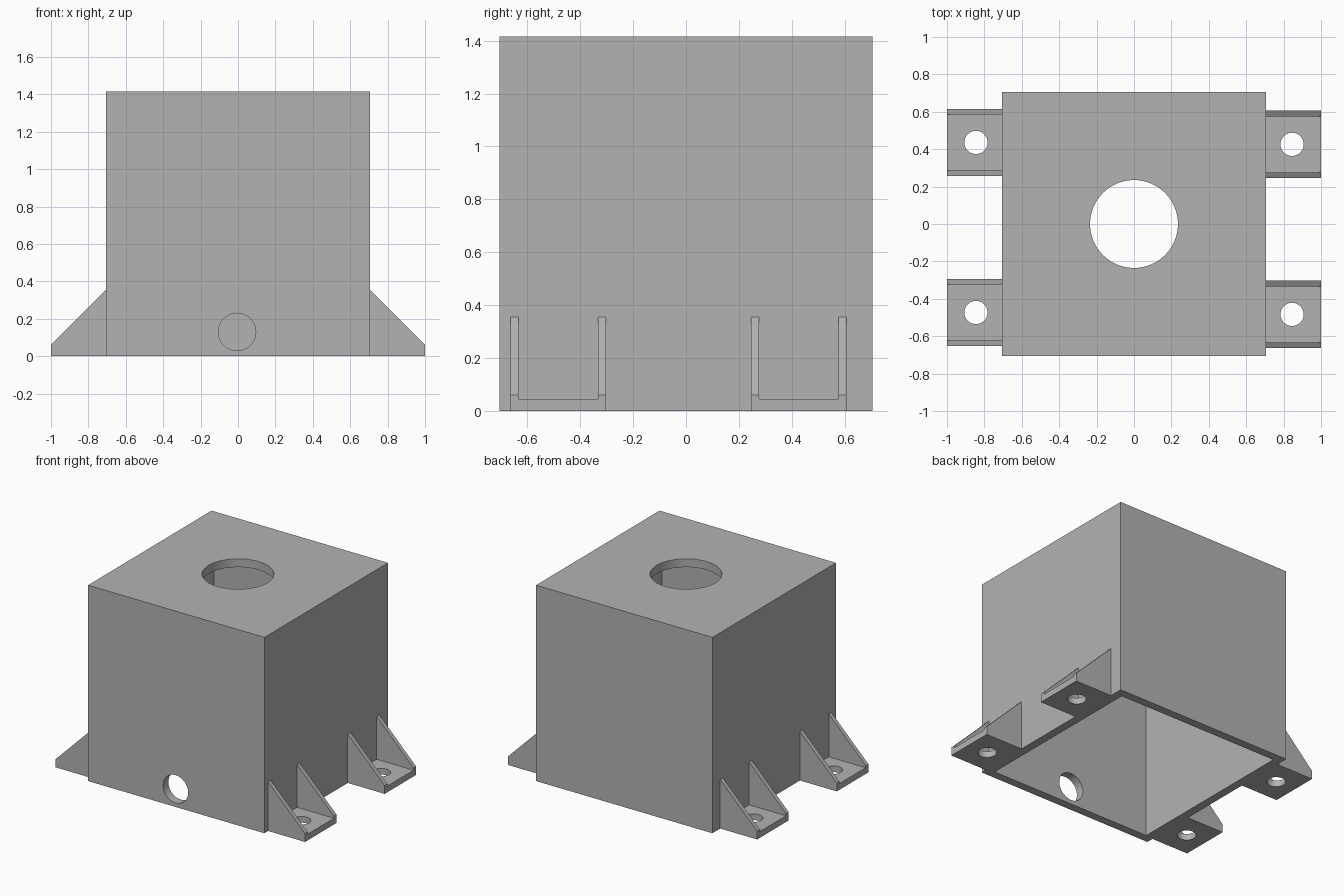
import bpy, bmesh
from math import pi, radians
from mathutils import Matrix, Vector

if "Cube" in bpy.data.objects:
    bpy.data.objects.remove(bpy.data.objects["Cube"], do_unlink=True)

# Single grey material
grey = bpy.data.materials.new("plain_grey")
grey.use_nodes = True
color = (0.45, 0.45, 0.45, 1)
grey.diffuse_color = color
grey.node_tree.nodes["Principled BSDF"].inputs["Base Color"].default_value = color

HALF, HEIGHT, WALL = 0.705, 1.415, 0.06
FLANGE, LIP, RIB = 0.045, 0.06, 0.03
RISE, HALF_WIDTH = 0.355, 0.18


def make_object(name, bm):
    bmesh.ops.recalc_face_normals(bm, faces=bm.faces[:])
    mesh = bpy.data.meshes.new(name)
    bm.to_mesh(mesh)
    bm.free()
    mesh.materials.append(grey)
    obj = bpy.data.objects.new(name, mesh)
    bpy.context.collection.objects.link(obj)
    return obj


def box(name, low, high):
    low, high = Vector(low), Vector(high)
    bm = bmesh.new()
    bmesh.ops.create_cube(bm, size=1, matrix=Matrix.Translation((low + high) / 2)
                          @ Matrix.Diagonal((*(high - low), 1)))
    return make_object(name, bm)


def rod(name, centre, radius, depth, turn=0):
    bm = bmesh.new()
    bmesh.ops.create_cone(bm, cap_ends=True, segments=64, radius1=radius, radius2=radius,
                          depth=depth, matrix=Matrix.Translation(centre)
                          @ Matrix.Rotation(turn, 4, "X"))
    return make_object(name, bm)


def carve(obj, cutters):
    bpy.ops.object.select_all(action="DESELECT")
    bpy.context.view_layer.objects.active = obj
    obj.select_set(True)
    for cutter in cutters:
        cutter.hide_render = True
        mod = obj.modifiers.new("cut", "BOOLEAN")
        mod.operation, mod.solver, mod.object = "DIFFERENCE", "EXACT", cutter
        bpy.ops.object.modifier_apply(modifier=mod.name)
        bpy.data.objects.remove(cutter, do_unlink=True)
    bpy.ops.object.shade_smooth_by_angle(angle=radians(30))


# Hollow housing, open underneath, with a top opening and a front cable hole
inner = HALF - WALL
housing = box("housing", (-HALF, -HALF, 0), (HALF, HALF, HEIGHT))
carve(housing, [
    box("cavity", (-inner, -inner, -0.1), (inner, inner, HEIGHT - WALL)),
    rod("top_opening", (0, 0, HEIGHT), 0.235, 0.4),
    rod("cable_hole", (-0.005, -HALF, 0.13), 0.1, 0.3, pi / 2),
])


# Mounting foot: flange with a bolt hole between two sloping ribs
def mounting_foot(name, side, y):
    profile = [(HALF, 0), (1, 0), (1, LIP), (HALF, RISE)]
    bm = bmesh.new()
    face = bm.faces.new([bm.verts.new((side * x, y - HALF_WIDTH, z)) for x, z in profile])
    sweep = bmesh.ops.extrude_face_region(bm, geom=[face])["geom"]
    bmesh.ops.translate(bm, vec=(0, 2 * HALF_WIDTH, 0),
                        verts=[v for v in sweep if isinstance(v, bmesh.types.BMVert)])
    foot = make_object(name, bm)
    near, far = sorted((side * (HALF - 0.1), side * 1.1))
    gap = HALF_WIDTH - RIB
    carve(foot, [
        box("rib_gap", (near, y - gap, FLANGE), (far, y + gap, 1)),
        rod("bolt_hole", (side * 0.845, y, 0), 0.062, 0.3),
    ])


for side, label, shift in ((1, "left", 0), (-1, "right", 0.01)):
    mounting_foot(f"front_{label}_foot", side, -0.483 + shift)
    mounting_foot(f"back_{label}_foot", side, 0.426 + shift)
